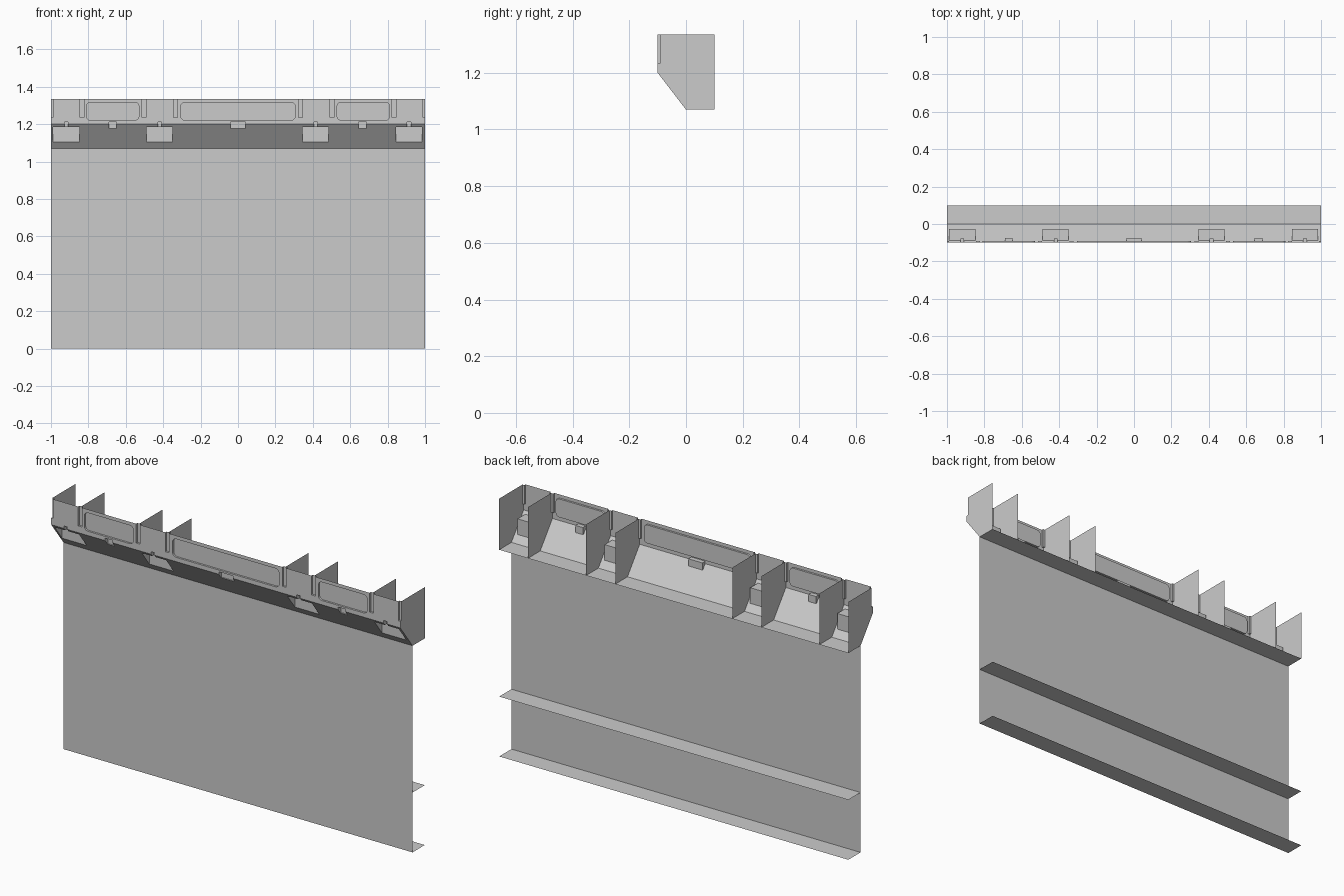
import bpy, bmesh

if "Cube" in bpy.data.objects:
    bpy.data.objects.remove(bpy.data.objects["Cube"])

HALF = 1.0
LEDGE, FOLD, TOP = 1.07, 1.20, 1.335      # main heights of the header
FRONT, BACK = -0.10, 0.10


def finish(bm, name):
    bmesh.ops.recalc_face_normals(bm, faces=bm.faces)
    me = bpy.data.meshes.new(name)
    bm.to_mesh(me)
    bm.free()
    ob = bpy.data.objects.new(name, me)
    bpy.context.collection.objects.link(ob)
    return ob


def sheet(name, pts):
    bm = bmesh.new()
    bm.faces.new([bm.verts.new(p) for p in pts])
    return finish(bm, name)


def add_box(bm, x0, x1, y0, y1, z0, z1, round_r=0):
    vs = bmesh.ops.create_cube(bm, size=1)["verts"]
    for v in vs:
        v.co.x = x1 if v.co.x > 0 else x0
        v.co.y = y1 if v.co.y > 0 else y0
        v.co.z = z1 if v.co.z > 0 else z0
    if round_r:
        es = {e for v in vs for e in v.link_edges
              if abs(e.verts[0].co.y - e.verts[1].co.y) > 1e-4}
        bmesh.ops.bevel(bm, geom=list(es), offset=round_r, segments=4,
                        profile=0.5, affect='EDGES')


# thin wall and its two lower back flanges
sheet("wall", [(-HALF, 0, 0), (HALF, 0, 0), (HALF, 0, LEDGE), (-HALF, 0, LEDGE)])
for name, z in (("bottom_flange", 0), ("middle_flange", 0.31)):
    sheet(name, [(-HALF, 0, z), (HALF, 0, z), (HALF, BACK, z), (-HALF, BACK, z)])

# header: solid profile, recessed by cutters, then opened at top and back
profile = [(0, LEDGE), (BACK, LEDGE), (BACK, TOP), (FRONT, TOP), (FRONT, FOLD)]
bm = bmesh.new()
face = bm.faces.new([bm.verts.new((-HALF, y, z)) for y, z in profile])
ext = bmesh.ops.extrude_face_region(bm, geom=[face])["geom"]
bmesh.ops.translate(bm, vec=(2 * HALF, 0, 0),
                    verts=[g for g in ext if isinstance(g, bmesh.types.BMVert)])
header = finish(bm, "header_trough")

# cutters: grooves, rounded panels, light pockets, then small tab pockets
divider_x = [s * x for x in (0.335, 0.502, 0.835) for s in (-1, 1)]
main, tabs = bmesh.new(), bmesh.new()
for x in divider_x + [-HALF, HALF]:
    add_box(main, x - 0.011, x + 0.011, -0.2, -0.09, 1.235, 1.4)
for x0, x1 in ((-0.81, -0.53), (-0.305, 0.305), (0.53, 0.81)):
    add_box(main, x0, x1, -0.2, -0.09, 1.222, 1.317, 0.02)
for x in (-0.918, -0.419, 0.415, 0.914):
    add_box(main, x - 0.07, x + 0.07, -0.2, -0.027, 1.105, 1.186)
    add_box(tabs, x - 0.01, x + 0.01, -0.2, -0.077, 1.18, 1.213)
for x, w in ((-0.67, 0.021), (0, 0.04), (0.665, 0.021)):
    add_box(tabs, x - w, x + w, -0.2, -0.076, 1.176, 1.213)
cutters = [finish(main, "recess_cutter"), finish(tabs, "tab_cutter")]
for c in cutters:
    c.hide_render = True
    m = header.modifiers.new("cut", 'BOOLEAN')
    m.operation, m.solver, m.object = 'DIFFERENCE', 'EXACT', c
bpy.context.view_layer.update()
cut = bpy.data.meshes.new_from_object(
    header.evaluated_get(bpy.context.evaluated_depsgraph_get()))
header.modifiers.clear()
header.data = cut
for c in cutters:
    bpy.data.objects.remove(c)

bm = bmesh.new()
bm.from_mesh(cut)
bm.normal_update()
opened = [f for f in bm.faces
          if all(v.co.z > TOP - 1e-3 for v in f.verts)
          or all(v.co.y > BACK - 1e-3 for v in f.verts)]
bmesh.ops.delete(bm, geom=opened, context='FACES')
bm.to_mesh(cut)
bm.free()

# inner dividers, notched around the grooves
outline = [(0, LEDGE), (BACK, LEDGE), (BACK, TOP), (-0.09, TOP),
           (-0.09, 1.235), (FRONT, 1.235), (FRONT, FOLD)]
for x in divider_x:
    sheet("divider", [(x, y, z) for y, z in outline])
